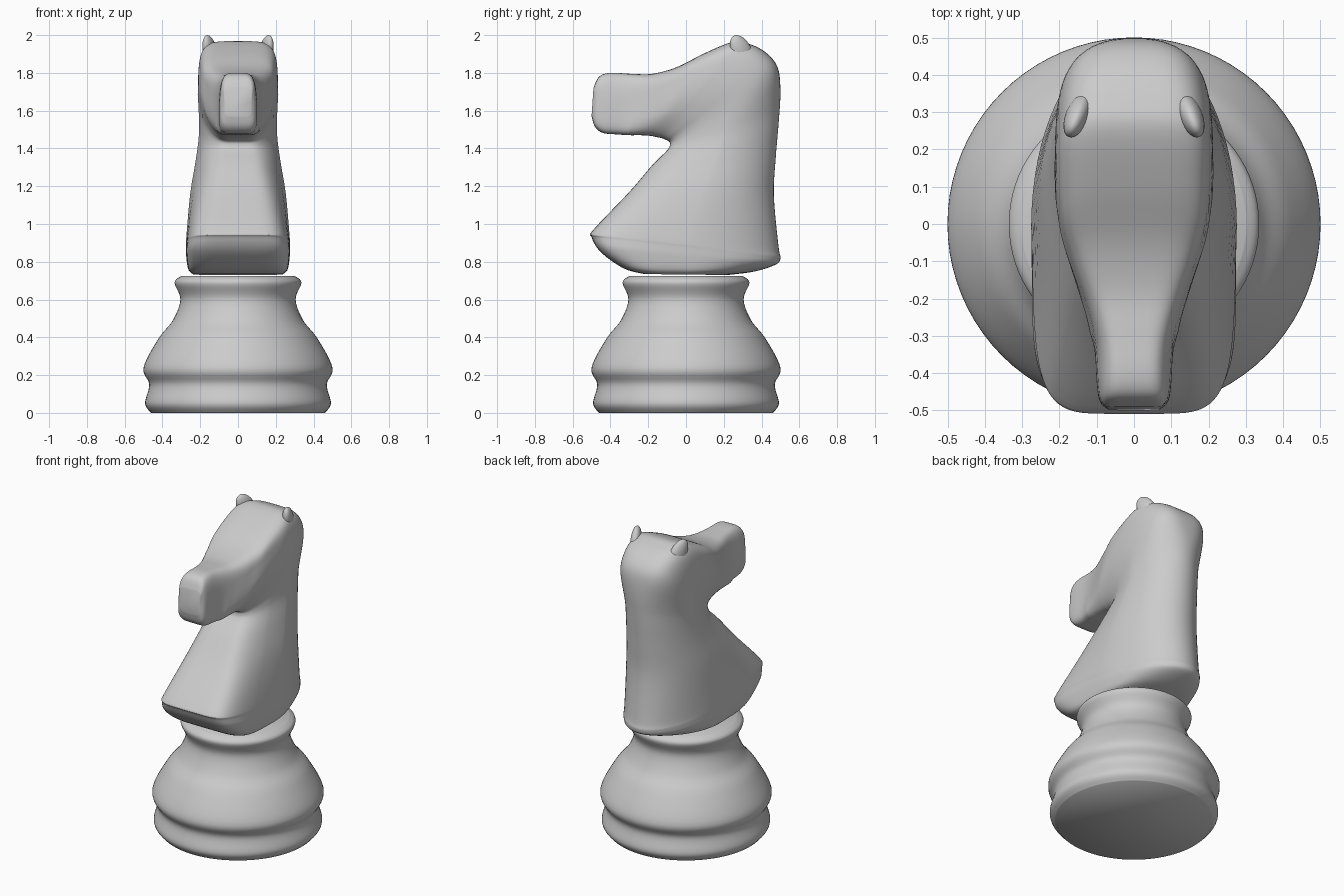
import bpy, bmesh, math
from mathutils import Vector, Matrix

if "Cube" in bpy.data.objects:
    bpy.data.objects.remove(bpy.data.objects["Cube"])


def finish(name, bm, angle=50):
    bmesh.ops.recalc_face_normals(bm, faces=bm.faces)
    me = bpy.data.meshes.new(name)
    bm.to_mesh(me)
    bm.free()
    ob = bpy.data.objects.new(name, me)
    bpy.context.collection.objects.link(ob)
    bpy.ops.object.select_all(action='DESELECT')
    bpy.context.view_layer.objects.active = ob
    ob.select_set(True)
    bpy.ops.object.shade_smooth_by_angle(angle=math.radians(angle))
    return ob


def smooth_rows(rows, steps):
    """Catmull-Rom interpolation of rows of numbers."""
    out = []
    for i in range(len(rows) - 1):
        a, b, c, d = (rows[min(max(i + k, 0), len(rows) - 1)] for k in (-1, 0, 1, 2))
        for s in range(steps):
            t = s / steps
            out.append([0.5 * (2 * q + (r - p) * t + (2 * p - 5 * q + 4 * r - w) * t * t
                               + (3 * q - p - 3 * r + w) * t ** 3)
                        for p, q, r, w in zip(a, b, c, d)])
    out.append(list(rows[-1]))
    return out


def loft(name, rings):
    bm = bmesh.new()
    loops = [[bm.verts.new(p) for p in ring] for ring in rings]
    n = len(loops[0])
    for lo, hi in zip(loops, loops[1:]):
        for j in range(n):
            k = (j + 1) % n
            bm.faces.new((lo[j], lo[k], hi[k], hi[j]))
    bm.faces.new(loops[0][::-1])
    bm.faces.new(loops[-1])
    return finish(name, bm)


def smoothstep(t):
    t = min(max(t, 0), 1)
    return t * t * (3 - 2 * t)


def spow(x, e):
    return math.copysign(abs(x) ** e, x)


# turned base: radius, height
profile = [(.46, 0), (.492, .05), (.47, .15), (.50, .24), (.42, .395), (.345, .49),
           (.305, .60), (.336, .69), (.30, .725)]
loft("base", [[(r * math.cos(math.tau * j / 80), r * math.sin(math.tau * j / 80), max(z, 0))
               for j in range(80)] for r, z in smooth_rows(profile, 6)])


# horse bust: sections from chest to nape that fan round the throat into the muzzle
def section(fy, fz, by, bz, wm, count=72):
    head = min(max((fz - 1.40) / .055, 0), 1)
    wf = min(wm, max(.12, .262 - .29 * (fz - .93)))            # chest panel narrows upward
    brow = min(1.15 * wm, .085 + .12 * smoothstep((by + .38) / .45))
    wb = wm + (brow - wm) * head
    back = 2 + 2.6 * head ** 2                                 # round neck, boxy forehead
    pts = []
    for j in range(count):
        a = math.tau * j / count
        n = back if math.cos(a) > 0 else 5.5
        u, v = spow(math.cos(a), 2 / n), spow(math.sin(a), 2 / n)
        w = wm + ((wb if u > 0 else wf) - wm) * abs(u) ** 1.5
        t = (u + 1) / 2
        pts.append((v * w, fy + (by - fy) * t, fz + (bz - fz) * t))
    return pts


# front y, front z, back y, back z, half width
bust = [(-.22, .735, .22, .73, .235), (-.33, .765, .36, .748, .262),
        (-.45, .85, .475, .785, .273), (-.50, .93, .50, .82, .275),
        (-.49, .97, .49, .88, .274), (-.30, 1.17, .465, 1.15, .253),
        (-.18, 1.31, .475, 1.35, .225), (-.10, 1.39, .49, 1.53, .208),
        (-.085, 1.42, .50, 1.70, .207), (-.09, 1.437, .485, 1.83, .21),
        (-.11, 1.447, .42, 1.91, .213), (-.13, 1.455, .33, 1.955, .212),
        (-.155, 1.46, .25, 1.965, .208), (-.19, 1.467, .10, 1.905, .192),
        (-.24, 1.47, -.05, 1.83, .158), (-.30, 1.47, -.18, 1.795, .125),
        (-.36, 1.474, -.29, 1.795, .106), (-.44, 1.482, -.40, 1.80, .10),
        (-.482, 1.515, -.46, 1.78, .092), (-.50, 1.57, -.49, 1.72, .07)]
loft("horse_bust", [section(*row) for row in smooth_rows(bust, 5)])

# pointed ears
for side, label in ((-1, "left"), (1, "right")):
    bm = bmesh.new()
    bmesh.ops.create_uvsphere(bm, u_segments=24, v_segments=16, radius=1)
    for v in bm.verts:
        v.co = Vector((v.co.x * .032, v.co.y * .06, v.co.z * .085))
        v.co.y -= max(v.co.z, 0) * .35
    bm.transform(Matrix.Translation((side * .15, .295, 1.915)) @ Matrix.Rotation(side * .4, 4, 'Z'))
    finish(label + "_ear", bm)
